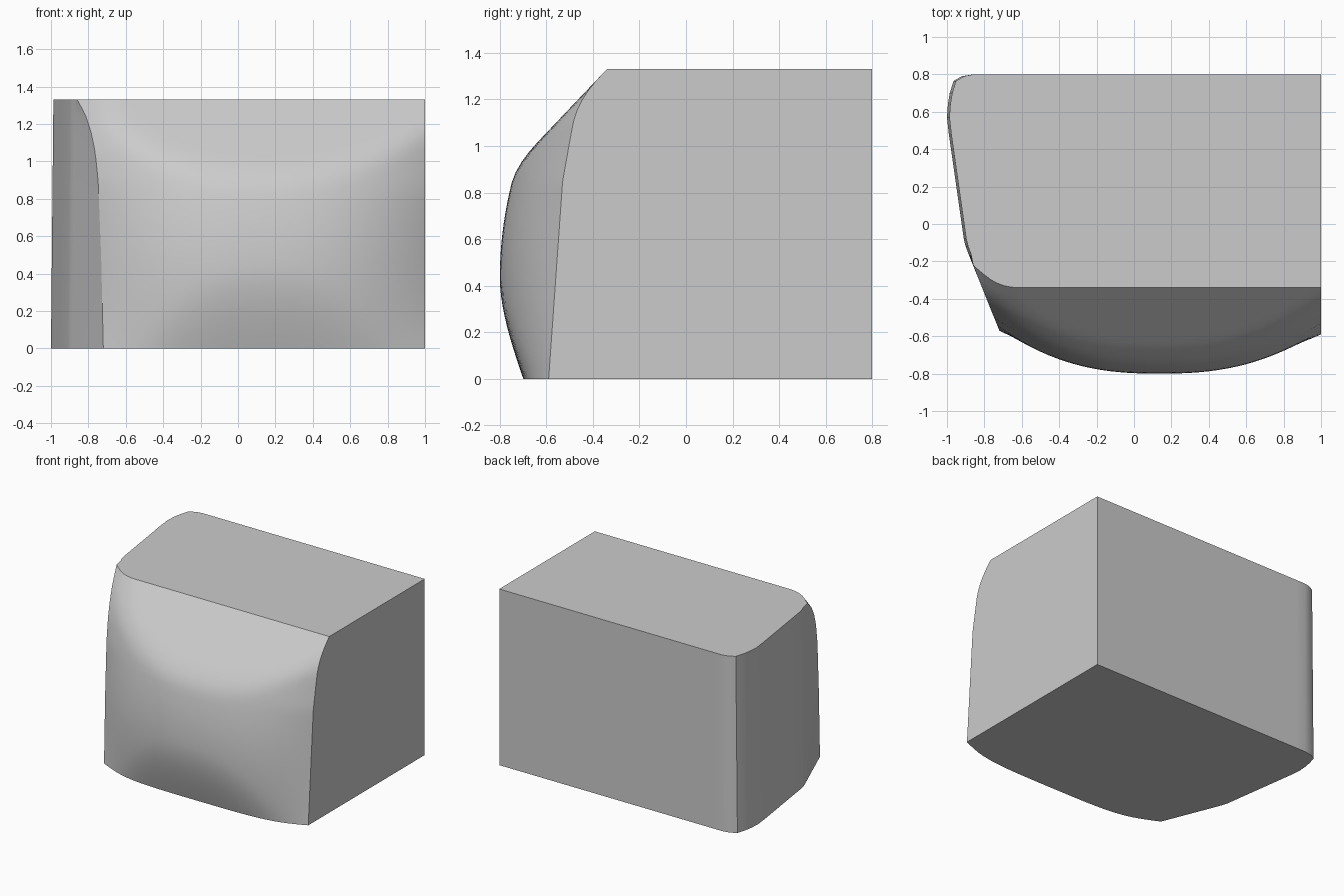
import bpy, bmesh, math

if "Cube" in bpy.data.objects:
    bpy.data.objects.remove(bpy.data.objects["Cube"])

H = 1.33
NX, NZ = 40, 30

def lerp_table(pts, t):
    for (a, va), (b, vb) in zip(pts, pts[1:]):
        if t <= b:
            return va + (vb - va) * (t - a) / (b - a)
    return pts[-1][1]

def smax(a, b, k=0.06):
    h = max(k - abs(a - b), 0)
    return max(a, b) + h * h / (4 * k)

LEFT_EDGE = [(0, -.57), (.5, -.54), (.9, -.5), (1.05, -.46), (1.15, -.41), (1.25, -.33), (H, -.22)]
RIGHT_EDGE = [(0, -.59), (.85, -.53), (1.1, -.485), (H, -.42)]

def front_y(u, z):
    # Cushion bulge trimmed by a sloped top plane and a sloped bottom plane
    mid = -.8 + .3 * (z - .43) ** 2
    end = lerp_table(LEFT_EDGE if u < 0 else RIGHT_EDGE, z)
    bulge = mid + (end - mid) * abs(u) ** 2.5
    top = -.34 - .95 * (H - z)
    bottom = -.7 - .36 * z
    return smax(smax(bulge, top), bottom)

# Back-left rounded corner and left wall, seen from above
WALL = [(-.78, .8), (-.86, .8), (-.92, .79), (-.965, .765), (-.985, .7), (-.995, .64),
        (-1, .57), (-.99, .48), (-.95, .2), (-.91, -.08), (-.9, -.12), (-.885, -.16)]

def ring(z):
    pts = [(1, .8)]
    for x, y in WALL:
        lean = .013 * z / H if x < -.88 else 0
        pts.append((x + lean, y))
    yl = front_y(-1, z)
    xl = -.9 + .4 * (-.12 - yl)
    for i in range(NX + 1):
        u = -math.cos(math.pi * i / NX) * .4 + (2 * i / NX - 1) * .6
        pts.append((xl + (1 - xl) * (u + 1) / 2, front_y(u, z)))
    return pts

# Loft the body from horizontal sections
bm = bmesh.new()
rings = [[bm.verts.new((x, y, H * k / NZ)) for x, y in ring(H * k / NZ)] for k in range(NZ + 1)]
n = len(rings[0])
for a, b in zip(rings, rings[1:]):
    for i in range(n):
        j = (i + 1) % n
        bm.faces.new((a[i], a[j], b[j], b[i]))
bm.faces.new(rings[0][::-1])
bm.faces.new(rings[-1])
bmesh.ops.recalc_face_normals(bm, faces=bm.faces)

mesh = bpy.data.meshes.new("cushioned_block")
bm.to_mesh(mesh)
bm.free()
body = bpy.data.objects.new("cushioned_block", mesh)
bpy.context.collection.objects.link(body)
bpy.context.view_layer.objects.active = body
body.select_set(True)
bpy.ops.object.shade_smooth_by_angle(angle=math.radians(22))
